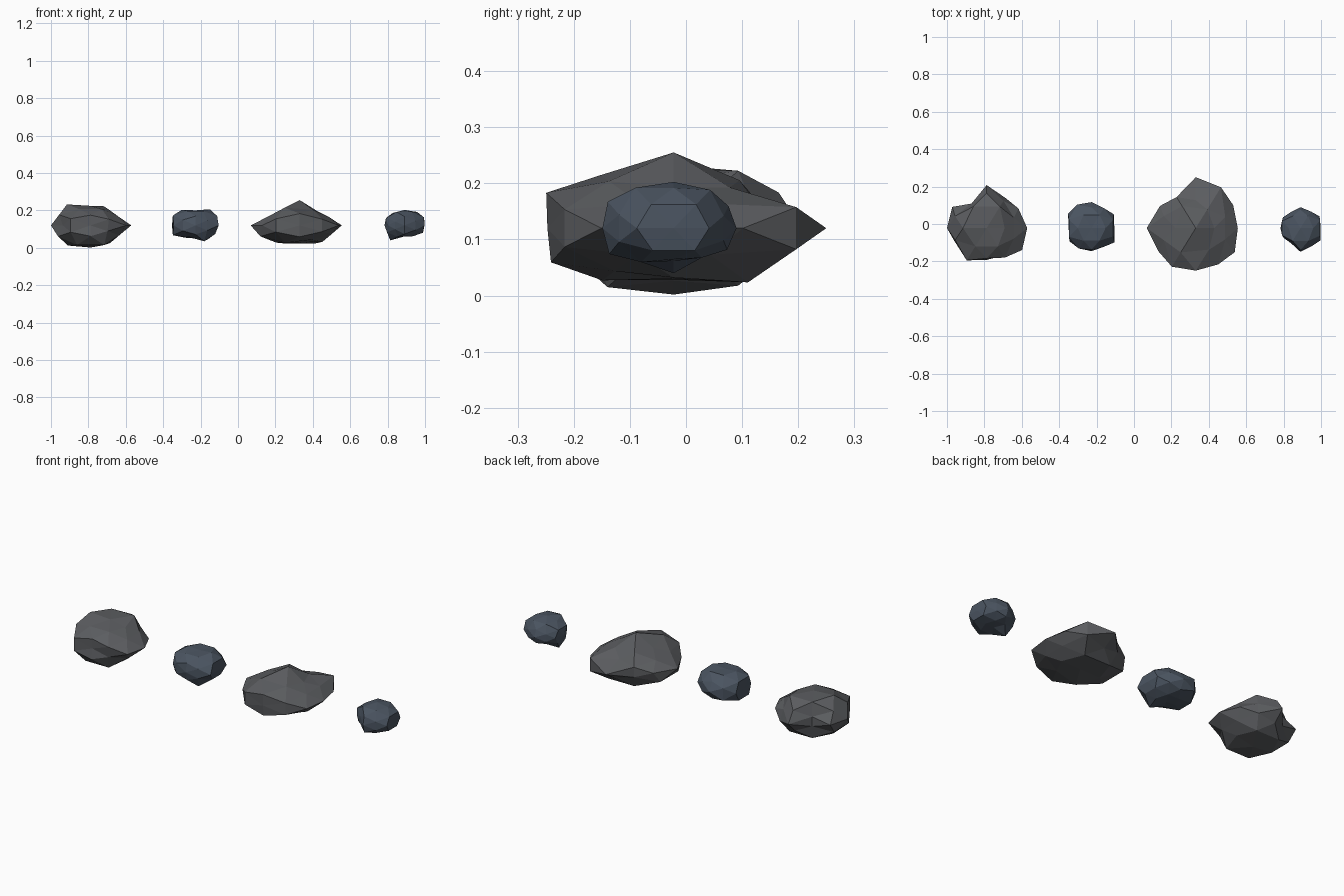
import bpy, bmesh
from math import degrees, atan2
from mathutils import Vector

if "Cube" in bpy.data.objects:
    bpy.data.objects.remove(bpy.data.objects["Cube"])

PHI = (1 + 5 ** 0.5) / 2

# Unit geodesic sphere with a vertex on every axis (icosahedron corners + edge midpoints)
corners = []
for a in (-1, 1):
    for b in (-PHI, PHI):
        corners += [Vector((a, 0, b)), Vector((0, b, a)), Vector((b, a, 0))]
mids = [p + q for i, p in enumerate(corners) for q in corners[:i] if (p - q).length < 2.1]
DIRS = [p.normalized() for p in corners + mids]


def material(name, rgb):
    m = bpy.data.materials.new(name)
    m.diffuse_color = (*rgb, 1)
    m.use_nodes = True
    m.node_tree.nodes["Principled BSDF"].inputs["Base Color"].default_value = m.diffuse_color
    return m


def cap_radius(d, cap):
    """cap = pole, then (corner, mid) for the +x, -x, +y and -y sides"""
    if abs(d.z) > 0.95:
        return cap[0]
    along_y = abs(d.y) > abs(d.x)
    side = (2 if along_y else 0) + (1 if (d.y if along_y else d.x) < 0 else 0)
    is_corner = min(abs(d.x), abs(d.y)) < 0.01
    return cap[1 + 2 * side + (0 if is_corner else 1)]


def radius(d, outline, top, bottom, chips):
    for c, r in chips:
        if (d - Vector(c)).length < 0.1:
            return r
    if abs(d.z) < 0.4:
        angle = degrees(atan2(d.y, d.x)) % 360
        steps = [q + o for q in (0, 90, 180, 270) for o in (0, 31.7, 58.3)]
        gap = [min(abs(angle - s), 360 - abs(angle - s)) for s in steps]
        return outline[gap.index(min(gap))]
    return cap_radius(d, top if d.z > 0 else bottom)


def rock(name, x, squash, mat, outline, top, bottom, chips=()):
    # facets come from the regular sphere, then each vertex moves in or out
    bm = bmesh.new()
    for d in DIRS:
        bm.verts.new(d)
    bmesh.ops.convex_hull(bm, input=bm.verts[:])
    for v in bm.verts:
        v.co *= radius(v.co.copy(), outline, top, bottom, chips)
        v.co.z *= squash
    bmesh.ops.recalc_face_normals(bm, faces=bm.faces[:])
    me = bpy.data.meshes.new(name)
    bm.to_mesh(me)
    bm.free()
    me.materials.append(mat)
    ob = bpy.data.objects.new(name, me)
    ob.location = (x, -0.022, 0.12)
    bpy.context.collection.objects.link(ob)


grey = material("grey_stone", (0.105, 0.109, 0.117))
blue = material("blue_stone", (0.07, 0.09, 0.12))

# Large rocks
rock("large_rock_left", -0.788, 0.55, grey,
     [.217, .20, .20, .23, .162, .216, .212, .175, .213, .16, .18, .223],
     [.19, .183, .18, .24, .208, .22, .23, .19, .195],
     [.215, .20, .19, .23, .215, .20, .23, .20, .236],
     [((.5, .81, .31), .18), ((.5, -.81, .31), .195)])
rock("large_rock_right", 0.33, 0.45, grey,
     [.225, .235, .27, .272, .205, .225, .262, .235, .255, .225, .24, .245],
     [.30, .19, .195, .205, .21, .176, .20, .267, .23],
     [.20, .23, .21, .24, .26, .22, .265, .257, .255],
     [((-.31, -.5, .81), .26), ((-.31, .5, .81), .235), ((.31, -.5, -.81), .21)])

# Small rocks
rock("small_rock_left", -0.227, 0.7, blue,
     [.122, .14, .132, .139, .155, .148, .122, .137, .135, .123, .125, .145],
     [.115, .145, .143, .14, .15, .13, .14, .135, .135],
     [.10, .125, .13, .11, .15, .13, .115, .13, .11],
     [((.31, -.5, -.81), .15)])
rock("small_rock_right", 0.89, 0.65, blue,
     [.107, .12, .11, .112, .105, .11, .107, .103, .10, .127, .12, .125],
     [.127, .13, .13, .12, .122, .115, .13, .138, .137],
     [.09, .10, .122, .145, .115, .112, .10, .135, .115])
